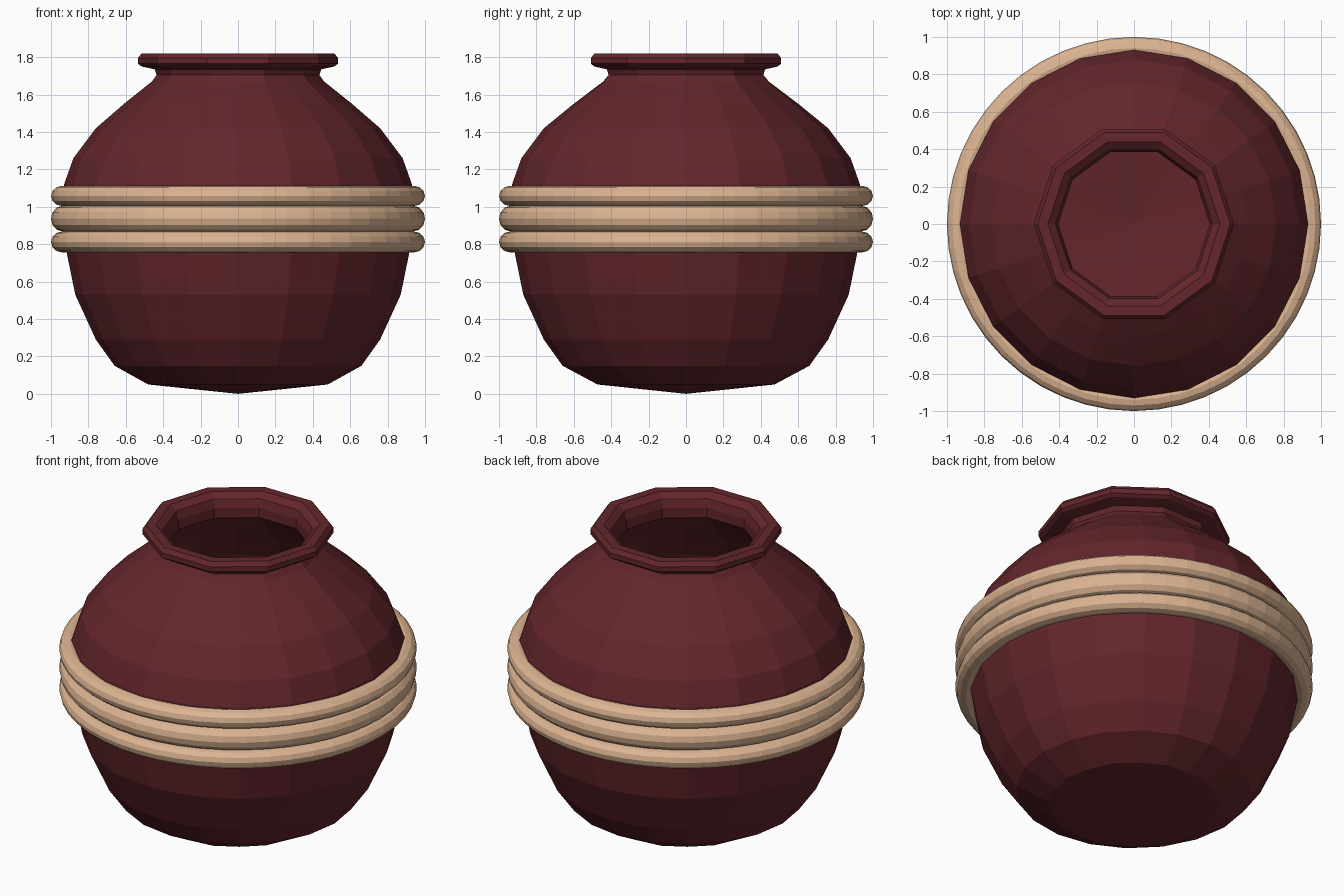
import bpy, bmesh
from math import cos, sin, pi

if "Cube" in bpy.data.objects:
    bpy.data.objects.remove(bpy.data.objects["Cube"])


def material(name, color):
    m = bpy.data.materials.new(name)
    m.diffuse_color = (*color, 1)
    m.use_nodes = True
    m.node_tree.nodes["Principled BSDF"].inputs["Base Color"].default_value = m.diffuse_color
    return m


glaze = material("dark_red_glaze", (0.125, 0.019, 0.025))
cord = material("tan_cord", (0.72, 0.46, 0.29))


def lathe(name, profile, sides, mat):
    """Revolve (radius, z, roundness); roundness 0 gives half as many sides."""
    bm = bmesh.new()
    rings = []
    for r, z, roundness in profile:
        if r == 0:
            rings.append([bm.verts.new((0, 0, z))] * sides)
            continue
        ring = []
        for i in range(sides):
            a = 2 * pi * i / sides
            flat = cos(2 * pi / sides) if i % 2 else 1
            k = r * (roundness + (1 - roundness) * flat)
            ring.append(bm.verts.new((k * cos(a), k * sin(a), z)))
        rings.append(ring)
    for lo, hi in zip(rings, rings[1:]):
        for i in range(sides):
            j = (i + 1) % sides
            quad = (lo[i], lo[j], hi[j], hi[i])
            bm.faces.new(list(dict.fromkeys(quad)))
    bmesh.ops.recalc_face_normals(bm, faces=bm.faces)
    mesh = bpy.data.meshes.new(name)
    bm.to_mesh(mesh)
    bm.free()
    obj = bpy.data.objects.new(name, mesh)
    bpy.context.collection.objects.link(obj)
    mesh.materials.append(mat)
    return obj


# Pot: round body, ten-sided neck and rim, hollow inside
outer = [(0, 0, 1), (0.48, 0.05, 0.7), (0.66, 0.15, 1), (0.76, 0.29, 1),
         (0.87, 0.53, 1), (0.915, 0.75, 1), (0.94, 0.94, 1), (0.93, 1.12, 1),
         (0.88, 1.26, 1), (0.76, 1.42, 1), (0.61, 1.55, 0.7), (0.46, 1.67, 0.2)]
neck = [(0.435, 1.705, 0), (0.445, 1.735, 0), (0.515, 1.75, 0),
        (0.535, 1.765, 0), (0.535, 1.795, 0), (0.515, 1.82, 0),
        (0.46, 1.82, 0), (0.42, 1.79, 0), (0.405, 1.74, 0), (0.405, 1.68, 0)]
inner = [(max(r - 0.035, 0), z + (0.03 if z < 0.3 else -0.02 if z > 1 else 0), k)
         for r, z, k in reversed(outer[:-1])]
lathe("pot", outer + neck + inner, 20, glaze)

# Three rope bands around the belly
for label, z, half in (("lower", 0.812, 0.056), ("middle", 0.937, 0.068),
                       ("upper", 1.058, 0.054)):
    bpy.ops.mesh.primitive_torus_add(major_radius=0.94, minor_radius=0.06,
                                     major_segments=48, minor_segments=12,
                                     location=(0, 0, z))
    band = bpy.context.object
    band.name = label + "_band"
    band.scale.z = half / 0.06
    band.data.materials.append(cord)
